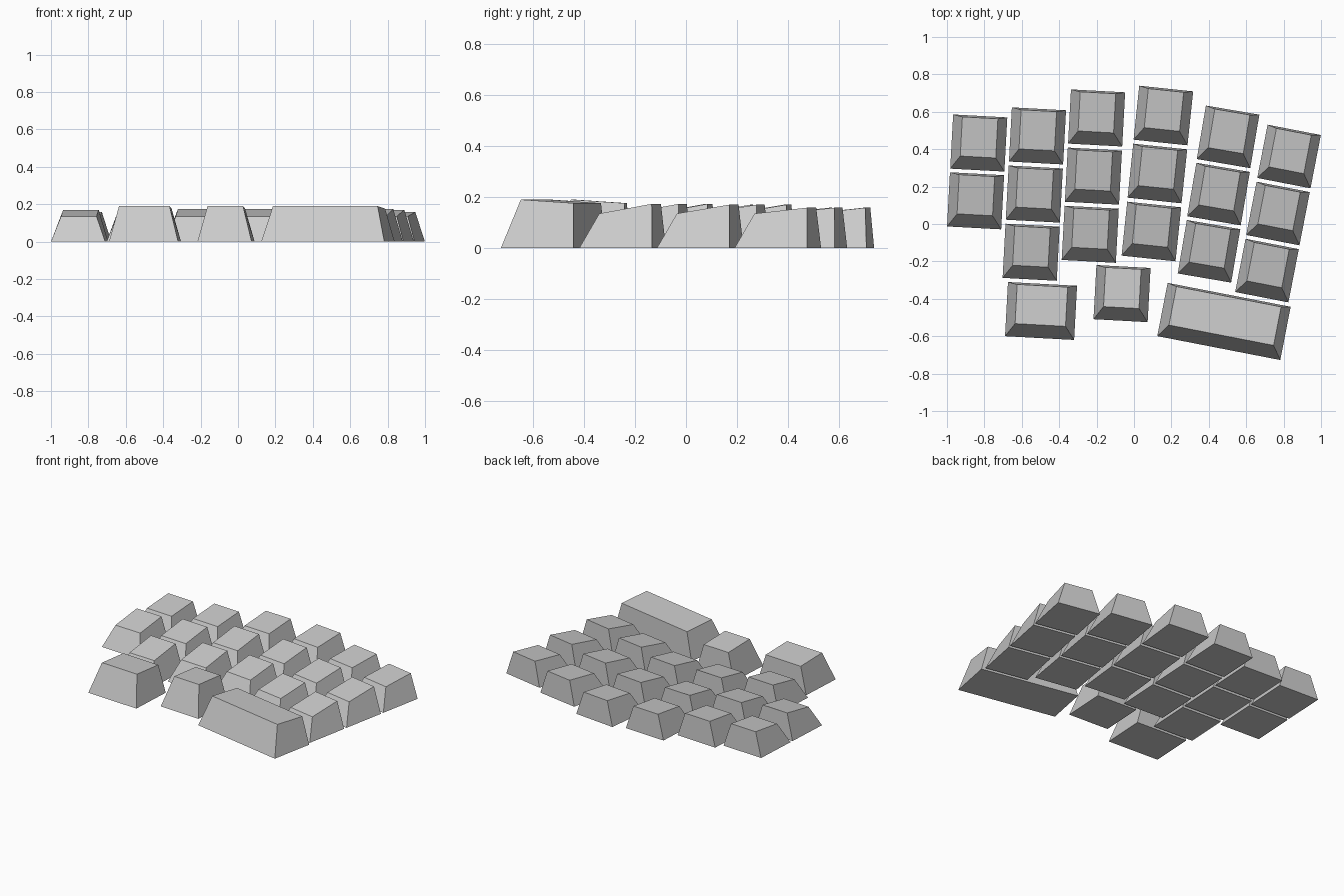
import bpy
import bmesh
from math import radians
from mathutils import Matrix, Vector

cube = bpy.data.objects.get("Cube")
if cube:
    bpy.data.objects.remove(cube, do_unlink=True)

# One plain grey plastic for every keycap
GREY = (0.6, 0.6, 0.6, 1)
plastic = bpy.data.materials.new("grey plastic")
plastic.use_nodes = True
plastic.diffuse_color = GREY
plastic.node_tree.nodes["Principled BSDF"].inputs["Base Color"].default_value = GREY

DEPTH, KEY_WIDTH = 0.29, 0.29
SIDE, FRONT, BACK = 0.05, 0.07, 0.01  # how far the top is set in


def keycap(name, x, y, angle, width, front_z, back_z):
    """Closed cap with tapered sides and a sloping top."""
    bm = bmesh.new()
    bmesh.ops.create_cube(bm, size=1)
    for v in bm.verts:
        top, sx, front = v.co.z > 0, (1 if v.co.x > 0 else -1), v.co.y < 0
        px, py, pz = sx * width / 2, (-DEPTH / 2 if front else DEPTH / 2), 0
        if top:
            px -= sx * SIDE
            py += FRONT if front else -BACK
            pz = front_z if front else back_z
        v.co = Vector((px, py, pz))
    mesh = bpy.data.meshes.new(name)
    bm.to_mesh(mesh)
    bm.free()
    mesh.materials.append(plastic)
    obj = bpy.data.objects.new(name, mesh)
    obj.matrix_world = Matrix.Translation((x, y, 0)) @ Matrix.Rotation(radians(angle), 4, "Z")
    bpy.context.collection.objects.link(obj)


# Finger columns: top key centre, step to the next key, angle, key count
columns = [
    ("outer", (-0.83, 0.433), (-0.017, -0.309), -3.1, 2),
    ("little", (-0.516, 0.471), (-0.017, -0.311), -3.1, 3),
    ("ring", (-0.20, 0.567), (-0.017, -0.311), -3.1, 3),
    ("middle", (0.157, 0.58), (-0.032, -0.31), -6, 3),
    ("index", (0.503, 0.466), (-0.051, -0.306), -9.7, 3),
    ("inner", (0.829, 0.361), (-0.059, -0.305), -11, 3),
]
rows = [("top", 0.158), ("home", 0.17), ("bottom", 0.173)]
for label, (x, y), (dx, dy), angle, count in columns:
    for i, (row, back_z) in enumerate(rows[:count]):
        keycap(f"{label}_{row}_key", x + i * dx, y + i * dy, angle, KEY_WIDTH, 0.135, back_z)

# Taller thumb row, sloping down to the back
keycap("wide_thumb_key", -0.497, -0.465, -3.1, 0.37, 0.19, 0.176)
keycap("small_thumb_key", -0.064, -0.372, -3.1, KEY_WIDTH, 0.19, 0.176)
keycap("long_thumb_key", 0.481, -0.521, -11, 0.67, 0.19, 0.176)
